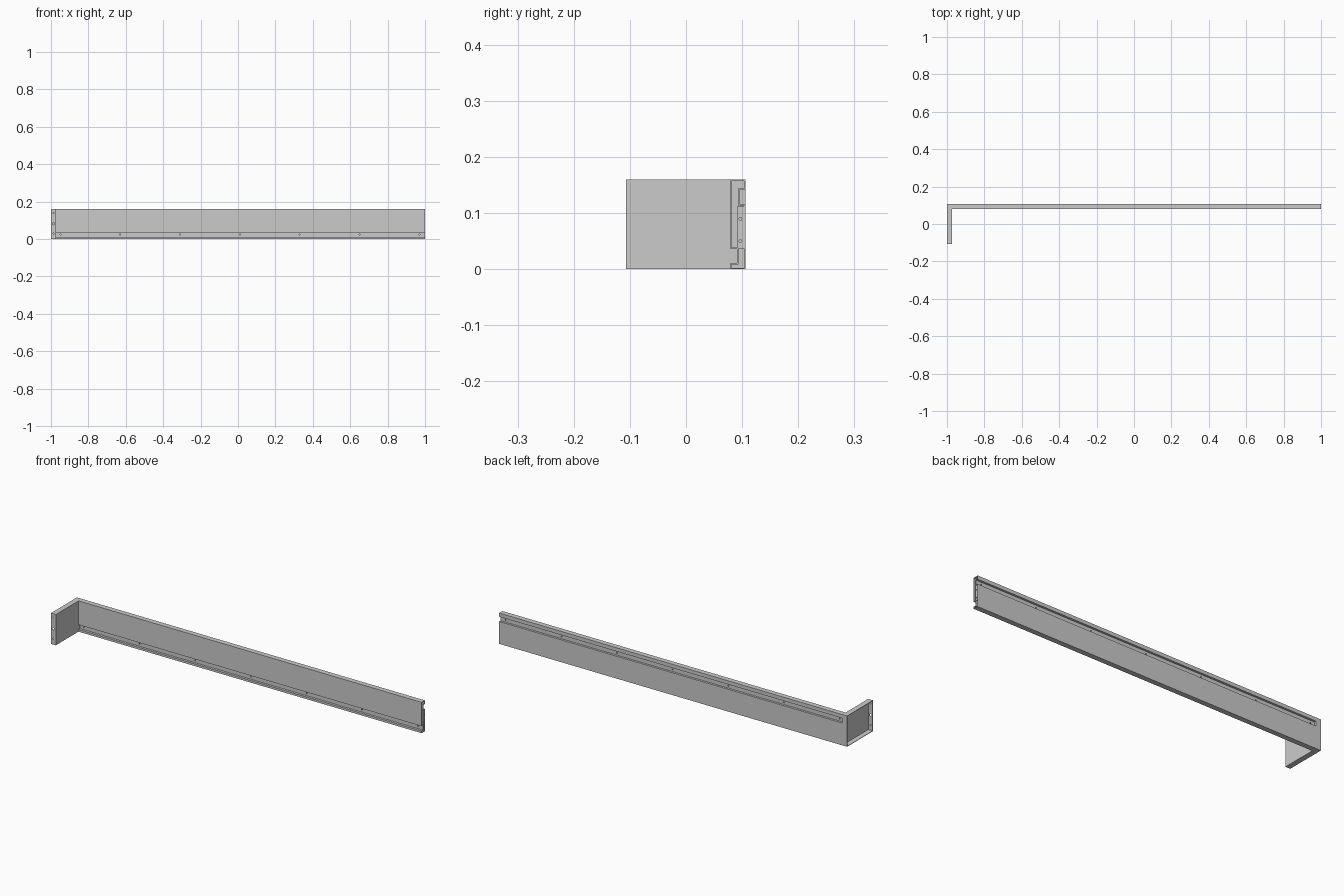
import bpy, bmesh, math
from mathutils import Matrix

if "Cube" in bpy.data.objects:
    bpy.data.objects.remove(bpy.data.objects["Cube"])

SHEET = 0.0025
X_IN = -0.972   # inner face of the end tray


def make_object(name, bm):
    bmesh.ops.recalc_face_normals(bm, faces=bm.faces)
    mesh = bpy.data.meshes.new(name)
    bm.to_mesh(mesh)
    bm.free()
    ob = bpy.data.objects.new(name, mesh)
    bpy.context.collection.objects.link(ob)
    return ob


def thicken(ob):
    m = ob.modifiers.new("sheet", 'SOLIDIFY')
    m.thickness, m.offset, m.use_even_offset = SHEET, -1, True


def box(name, lo, hi, open_left=False):
    bm = bmesh.new()
    size = [b - a for a, b in zip(lo, hi)]
    mid = [(a + b) / 2 for a, b in zip(lo, hi)]
    bmesh.ops.create_cube(bm, size=1, matrix=Matrix.Translation(mid) @ Matrix.Diagonal((*size, 1)))
    bmesh.ops.recalc_face_normals(bm, faces=bm.faces)
    if open_left:
        face = min(bm.faces, key=lambda f: f.calc_center_median().x)
        bmesh.ops.delete(bm, geom=[face], context='FACES_ONLY')
    return make_object(name, bm)


def drill(ob, name, holes, axis='Y', length=0.008):
    # holes: (x, y, z, radius)
    bm = bmesh.new()
    rot = Matrix.Rotation(math.pi / 2, 4, 'X' if axis == 'Y' else 'Y')
    for x, y, z, r in holes:
        bmesh.ops.create_cone(bm, cap_ends=True, segments=12, radius1=r, radius2=r,
                              depth=length, matrix=Matrix.Translation((x, y, z)) @ rot)
    cutter = make_object(name, bm)
    cutter.hide_render = True
    cutter.hide_set(True)
    m = ob.modifiers.new("holes", 'BOOLEAN')
    m.object, m.operation, m.solver = cutter, 'DIFFERENCE', 'EXACT'


# Long hollow rail: front step near the floor, back channel near the top
profile = [(0.079, 0.16), (0.079, 0.036), (0.091, 0.036), (0.091, 0.011),
           (0.079, 0.011), (0.079, 0), (0.106, 0), (0.106, 0.116),
           (0.095, 0.116), (0.095, 0.141), (0.106, 0.141), (0.106, 0.16)]
bm = bmesh.new()
rings = [[bm.verts.new((x, y, z)) for y, z in profile] for x in (X_IN, 1.0)]
n = len(profile)
caps = []
for i in range(n):
    j = (i + 1) % n
    bm.faces.new((rings[0][i], rings[0][j], rings[1][j], rings[1][i]))
# temporary caps make the outward direction unambiguous
caps = [bm.faces.new(r) for r in rings]
bmesh.ops.recalc_face_normals(bm, faces=bm.faces)
bmesh.ops.delete(bm, geom=caps, context='FACES_ONLY')
rail = make_object("long_rail", bm)
thicken(rail)

# Evenly spaced screw holes in the front step and the back channel
xs = [-0.95 + 0.32 * i for i in range(7)]
drill(rail, "rail_hole_cutter",
      [(x, 0.092, 0.024, 0.003) for x in xs] + [(x, 0.096, 0.128, 0.003) for x in xs])

# Shallow end tray, open to the outside
tray = box("end_tray", (-1, -0.107, 0), (X_IN, 0.106, 0.16), open_left=True)
thicken(tray)
drill(tray, "tray_hole_cutter",
      [(-0.987, -0.106, z, r) for z, r in ((0.14, 0.003), (0.082, 0.006), (0.03, 0.003))])

# Narrow joining flange inside the open rail end
flange = box("joining_flange", (0.9965, 0.0915, 0.037), (0.999, 0.1035, 0.113))
drill(flange, "flange_hole_cutter", [(0.998, 0.097, z, 0.0025) for z in (0.05, 0.09)], axis='X')
